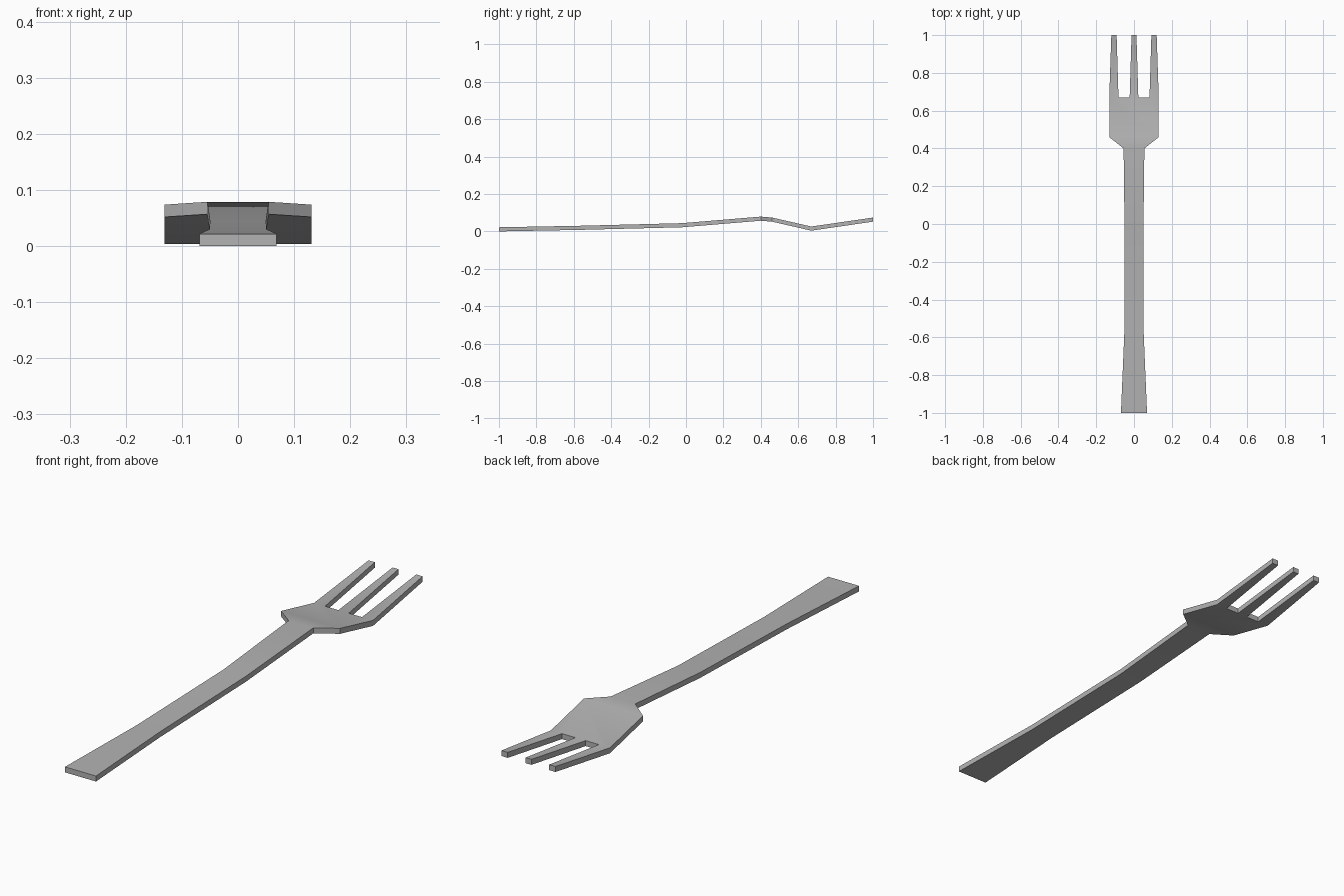
import bpy
import bmesh
import math

cube = bpy.data.objects.get("Cube")
if cube:
    bpy.data.objects.remove(cube)

THICKNESS = 0.022

metal = bpy.data.materials.new("grey metal")
metal.use_nodes = True
colour = (0.45, 0.45, 0.45, 1)
metal.diffuse_color = colour
metal.node_tree.nodes["Principled BSDF"].inputs["Base Color"].default_value = colour

bm = bmesh.new()


def row(y, z, xs):
    """Cross row of points on the upper surface."""
    return [bm.verts.new((x, y, z)) for x in xs]


def mirrored(*xs):
    return [-x for x in reversed(xs)] + list(xs)


# Handle: half width at each bend, from the butt to the neck
handle = [(-1, 0.023, 0.069), (-0.57, 0.031, 0.051),
          (-0.02, 0.045, 0.05), (0.4, 0.08, 0.055)]
rows = [row(y, z, mirrored(w)) for y, z, w in handle]

# Head: shoulders, then the root row shared with the tines
rows.append(row(0.46, 0.075, mirrored(0.131)))
for (a, b), (c, d) in zip(rows, rows[1:]):
    bm.faces.new((a, b, d, c))
root = row(0.67, 0.027, mirrored(0.023, 0.082, 0.131))
left, right = rows[-1]
bm.faces.new([left, right] + root[::-1])

# Tines: three tapered prongs
tip = row(1, 0.075, mirrored(0.013, 0.092, 0.12))
for i in (0, 2, 4):
    bm.faces.new((root[i], root[i + 1], tip[i + 1], tip[i]))

# Give the sheet its thickness
top = bm.faces[:]
result = bmesh.ops.extrude_face_region(bm, geom=top, use_keep_orig=True)
lower = [v for v in result["geom"] if isinstance(v, bmesh.types.BMVert)]
bmesh.ops.translate(bm, verts=lower, vec=(0, 0, -THICKNESS))
bmesh.ops.recalc_face_normals(bm, faces=bm.faces[:])

# Rest on the ground
lowest = min(v.co.z for v in bm.verts)
bmesh.ops.translate(bm, verts=bm.verts[:], vec=(0, 0, -lowest))

mesh = bpy.data.meshes.new("fork")
bm.to_mesh(mesh)
bm.free()
mesh.materials.append(metal)
fork = bpy.data.objects.new("fork", mesh)
bpy.context.collection.objects.link(fork)

bpy.context.view_layer.objects.active = fork
fork.select_set(True)
bpy.ops.object.shade_smooth_by_angle(angle=math.radians(30))
